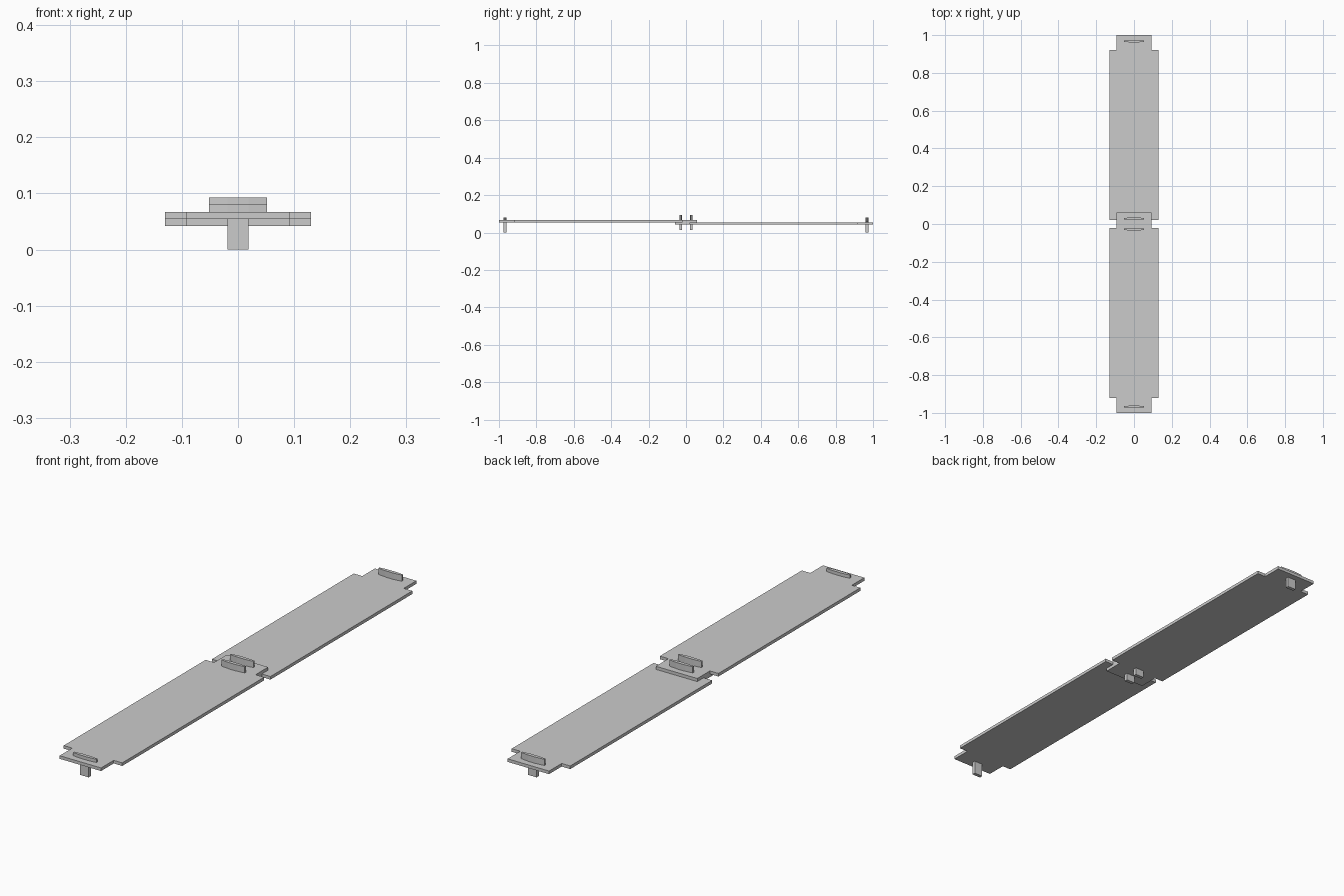
import bpy, bmesh

if "Cube" in bpy.data.objects:
    bpy.data.objects.remove(bpy.data.objects["Cube"])

def prism(bm, outline, z0, z1):
    """Extrude a closed xy outline between two heights."""
    face = bm.faces.new([bm.verts.new((x, y, z0)) for x, y in outline])
    ext = bmesh.ops.extrude_face_region(bm, geom=[face])
    top = [v for v in ext["geom"] if isinstance(v, bmesh.types.BMVert)]
    bmesh.ops.translate(bm, verts=top, vec=(0, 0, z1 - z0))

def finish(bm, name, loc):
    bmesh.ops.recalc_face_normals(bm, faces=bm.faces)
    me = bpy.data.meshes.new(name)
    bm.to_mesh(me)
    bm.free()
    ob = bpy.data.objects.new(name, me)
    ob.location = loc
    bpy.context.collection.objects.link(ob)

W, TAB_W, HALF, TAB = 0.13, 0.092, 0.53, 0.08   # half widths, half length, tab length
T = 0.0125                                      # plate thickness
BASE = 0.042

def plate(name, y, z):
    s = HALF - TAB
    half = [(W, -s), (W, s), (TAB_W, s), (TAB_W, HALF)]
    half = [(TAB_W, -HALF), (TAB_W, -s)] + half
    bm = bmesh.new()
    prism(bm, half + [(-x, yy) for x, yy in reversed(half)], 0, T)
    finish(bm, name, (0, y, z))

def pin(name, y, z):
    # tapered head above a flat stem
    bm = bmesh.new()
    a, b, e, m = 0.052, 0.019, 0.0035, 0.007
    prism(bm, [(-a, -e), (-b, -m), (b, -m), (a, -e),
               (a, e), (b, m), (-b, m), (-a, e)], 0.055, 0.08)
    prism(bm, [(-b, -m), (b, -m), (b, m), (-b, m)], 0, 0.055)
    finish(bm, name, (0, y, z))

# Two overlapping plates, front one on top
plate("front_plate", -0.47, BASE + T)
plate("rear_plate", 0.47, BASE)

# Pins at the outer ends and through the overlap
for side, s in (("front", -1), ("rear", 1)):
    pin(side + "_end_pin", s * 0.968, 0)
    pin(side + "_joint_pin", s * 0.028, T)
